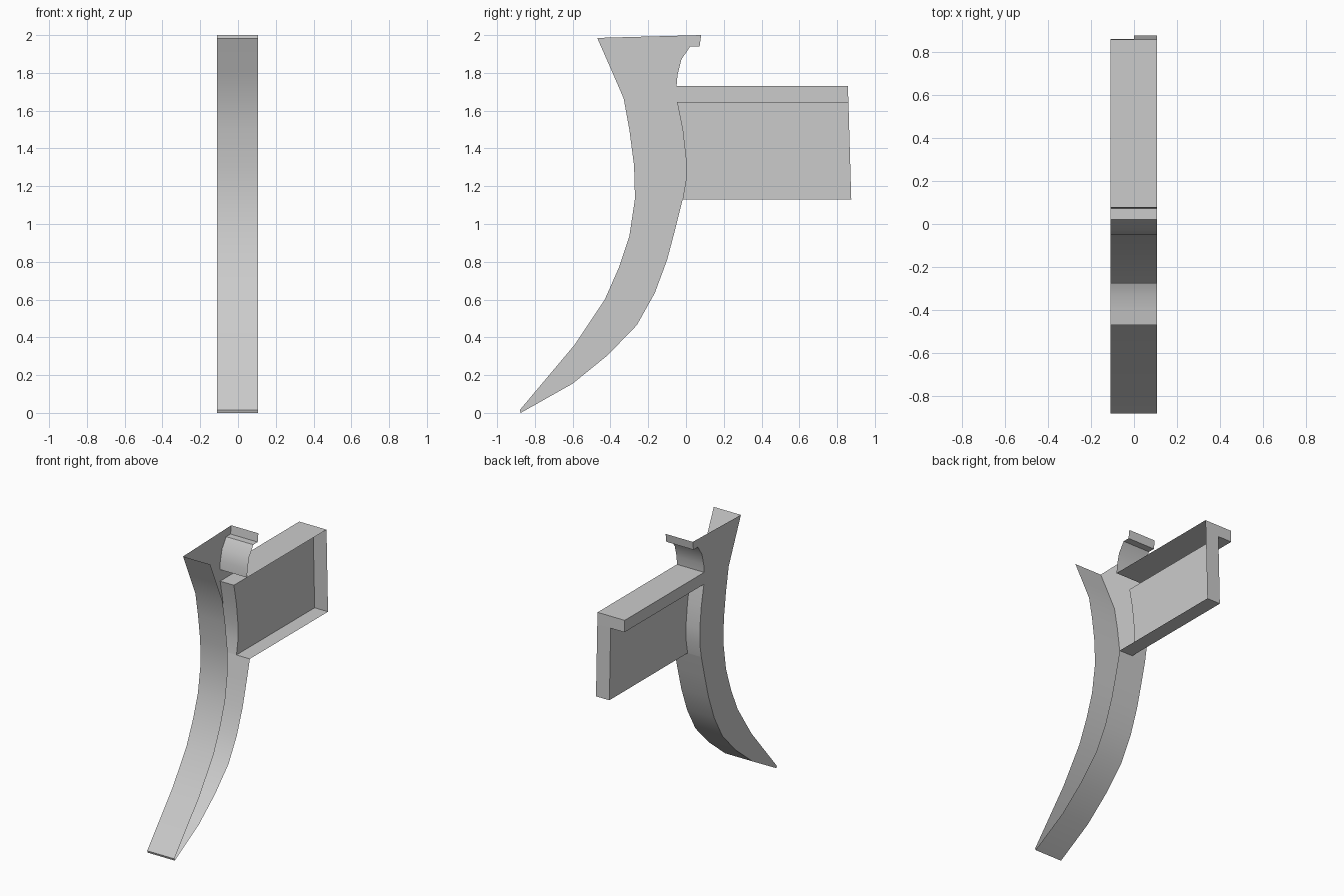
import bpy
import math

cube = bpy.data.objects.get("Cube")
if cube:
    bpy.data.objects.remove(cube, do_unlink=True)

grey = bpy.data.materials.new("plain grey")
grey.use_nodes = True
grey.diffuse_color = (0.6, 0.6, 0.6, 1)
grey.node_tree.nodes["Principled BSDF"].inputs["Base Color"].default_value = (0.6, 0.6, 0.6, 1)

OUTER, WEB, OPEN = -0.11, 0.0, 0.107   # closed side, web plane, open side


def add_object(name, verts, faces):
    mesh = bpy.data.meshes.new(name)
    mesh.from_pydata(verts, [], faces)
    mesh.materials.append(grey)
    obj = bpy.data.objects.new(name, mesh)
    bpy.context.collection.objects.link(obj)
    bpy.ops.object.select_all(action='DESELECT')
    obj.select_set(True)
    bpy.context.view_layer.objects.active = obj
    bpy.ops.object.shade_smooth_by_angle(angle=math.radians(30))


def wall(name, path, x0, x1):
    """Strip of quads following a (y, z) path across the width."""
    verts = [(x, y, z) for y, z in path for x in (x0, x1)]
    faces = [(i, i + 1, i + 3, i + 2) for i in range(0, 2 * len(path) - 2, 2)]
    add_object(name, verts, faces)


def panel(name, outline, x):
    """Flat side plate from a (y, z) outline."""
    add_object(name, [(x, y, z) for y, z in outline], [range(len(outline))])


# Side profile of the curved lever, clockwise from the tip
front = [(-.875, 0), (-.88, .015), (-.59, .36), (-.43, .6), (-.355, .77),
         (-.30, .935), (-.27, 1.135), (-.275, 1.31), (-.30, 1.5),
         (-.33, 1.665), (-.395, 1.815), (-.47, 1.985)]
hook = [(.08, 2), (.072, 1.94), (.022, 1.94), (-.025, 1.87), (-.045, 1.79), (-.05, 1.73)]
back_upper = [(-.047, 1.645), (-.018, 1.5), (0, 1.34), (0, 1.235), (-.018, 1.13)]
back_lower = [(-.018, 1.13), (-.055, .98), (-.10, .81), (-.165, .635), (-.26, .465),
              (-.415, .305), (-.6, .155), (-.875, 0)]

# Corners of the rear arm
top_end, lip_end, low_end = (.857, 1.73), (.86, 1.645), (.875, 1.13)

# Lever shell, open on top and on one side
wall("lever_front", front, OUTER, OPEN)
wall("lever_hook", hook, OUTER, OPEN)
wall("lever_back_upper", back_upper, OUTER, WEB)
wall("lever_back_lower", back_lower, OUTER, OPEN)
panel("lever_side", front + hook + [top_end, lip_end] + back_upper + back_lower[1:-1], OUTER)

# Rear arm: full-width flange above a half-width web
wall("arm_top", [hook[-1], top_end], OUTER, OPEN)
wall("arm_flange_end", [top_end, lip_end], OUTER, OPEN)
wall("arm_flange_underside", [lip_end, back_upper[0]], OUTER, WEB)
wall("arm_web_end", [lip_end, low_end], WEB, OPEN)
wall("arm_bottom", [low_end, back_upper[-1]], WEB, OPEN)
panel("arm_web", [lip_end, low_end] + back_upper[::-1], WEB)
